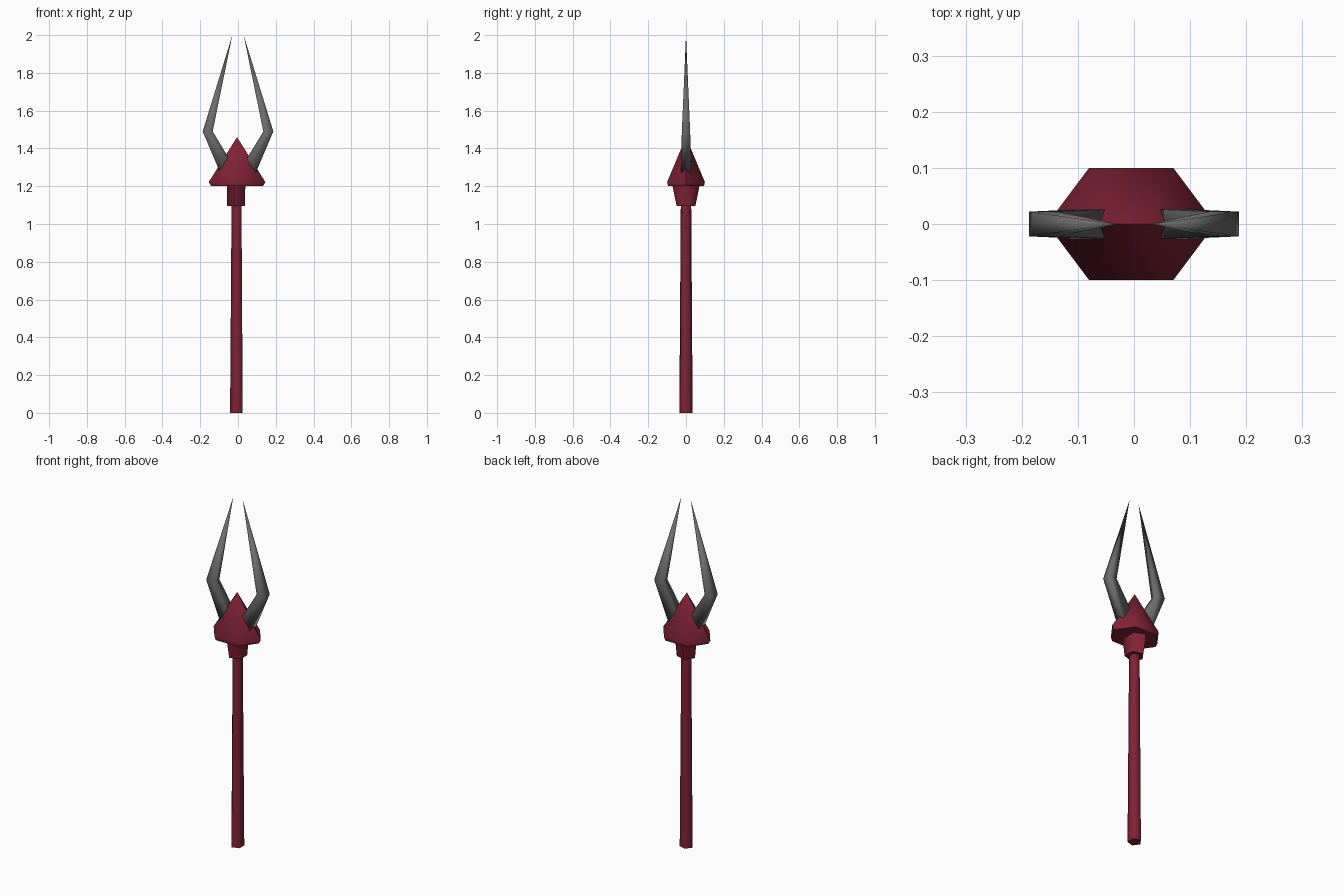
import bpy, bmesh, math

cube = bpy.data.objects.get("Cube")
if cube:
    bpy.data.objects.remove(cube, do_unlink=True)

AXIS = -0.005  # x of the staff's centre line


def make_material(name, rgb):
    mat = bpy.data.materials.new(name)
    mat.use_nodes = True
    mat.diffuse_color = (*rgb, 1)
    bsdf = next(n for n in mat.node_tree.nodes if n.type == 'BSDF_PRINCIPLED')
    bsdf.inputs["Base Color"].default_value = (*rgb, 1)
    bsdf.inputs["Roughness"].default_value = 0.7
    return mat


def loft(name, rings, mat, angle):
    """Skin closed rings of points; a one-point ring closes to a tip."""
    bm = bmesh.new()
    loops = [[bm.verts.new(p) for p in ring] for ring in rings]
    for a, b in zip(loops, loops[1:]):
        n = max(len(a), len(b))
        for i in range(n):
            j = (i + 1) % n
            if len(b) == 1:
                bm.faces.new((a[i], a[j], b[0]))
            else:
                bm.faces.new((a[i], a[j], b[j], b[i]))
    for end in (loops[0], loops[-1]):
        if len(end) > 2:
            bm.faces.new(end)
    bmesh.ops.recalc_face_normals(bm, faces=bm.faces)
    mesh = bpy.data.meshes.new(name)
    bm.to_mesh(mesh)
    bm.free()
    mesh.materials.append(mat)
    obj = bpy.data.objects.new(name, mesh)
    bpy.context.collection.objects.link(obj)
    bpy.ops.object.select_all(action='DESELECT')
    bpy.context.view_layer.objects.active = obj
    obj.select_set(True)
    bpy.ops.object.shade_smooth_by_angle(angle=math.radians(angle))
    return obj


def pentagon(z, rx, ry):
    """Five-sided ring with a corner towards -x and a flat side towards +x."""
    angles = [math.pi + i * math.tau / 5 for i in range(5)]
    return [(AXIS + rx * math.cos(a), ry * math.sin(a), z) for a in angles]


def hexagon(z, half_x, corner_x, half_y):
    pts = [(half_x, 0), (corner_x, half_y), (-corner_x, half_y),
           (-half_x, 0), (-corner_x, -half_y), (corner_x, -half_y)]
    return [(AXIS + x, y, z) for x, y in pts]


red = make_material("dark red", (0.22, 0.016, 0.036))
grey = make_material("steel grey", (0.15, 0.15, 0.15))

# Tapered shaft and flared neck
loft("shaft", [pentagon(0, 0.037, 0.037), pentagon(1.11, 0.029, 0.029)], red, 80)
loft("neck", [pentagon(1.095, 0.052, 0.052), pentagon(1.205, 0.054, 0.076)], red, 75)

# Six-sided pointed head with a short rim
loft("head", [hexagon(1.2, 0.137, 0.07, 0.095),
              hexagon(1.222, 0.15, 0.075, 0.1),
              [(AXIS, 0, 1.46)]], red, 60)

# Bent prongs: (outer x, outer z, inner x, inner z, half width) from base to bend
SECTIONS = [(0.081, 1.24, 0.025, 1.31, 0.027),
            (0.187, 1.49, 0.134, 1.49, 0.022)]
for side, label in ((1, "left"), (-1, "right")):
    rings = [[(side * xo, -w, zo), (side * xo, w, zo),
              (side * xi, w, zi), (side * xi, -w, zi)]
             for xo, zo, xi, zi, w in SECTIONS]
    rings.append([(side * 0.03, 0, 2.0)])
    loft(label + "_prong", rings, grey, 100)
